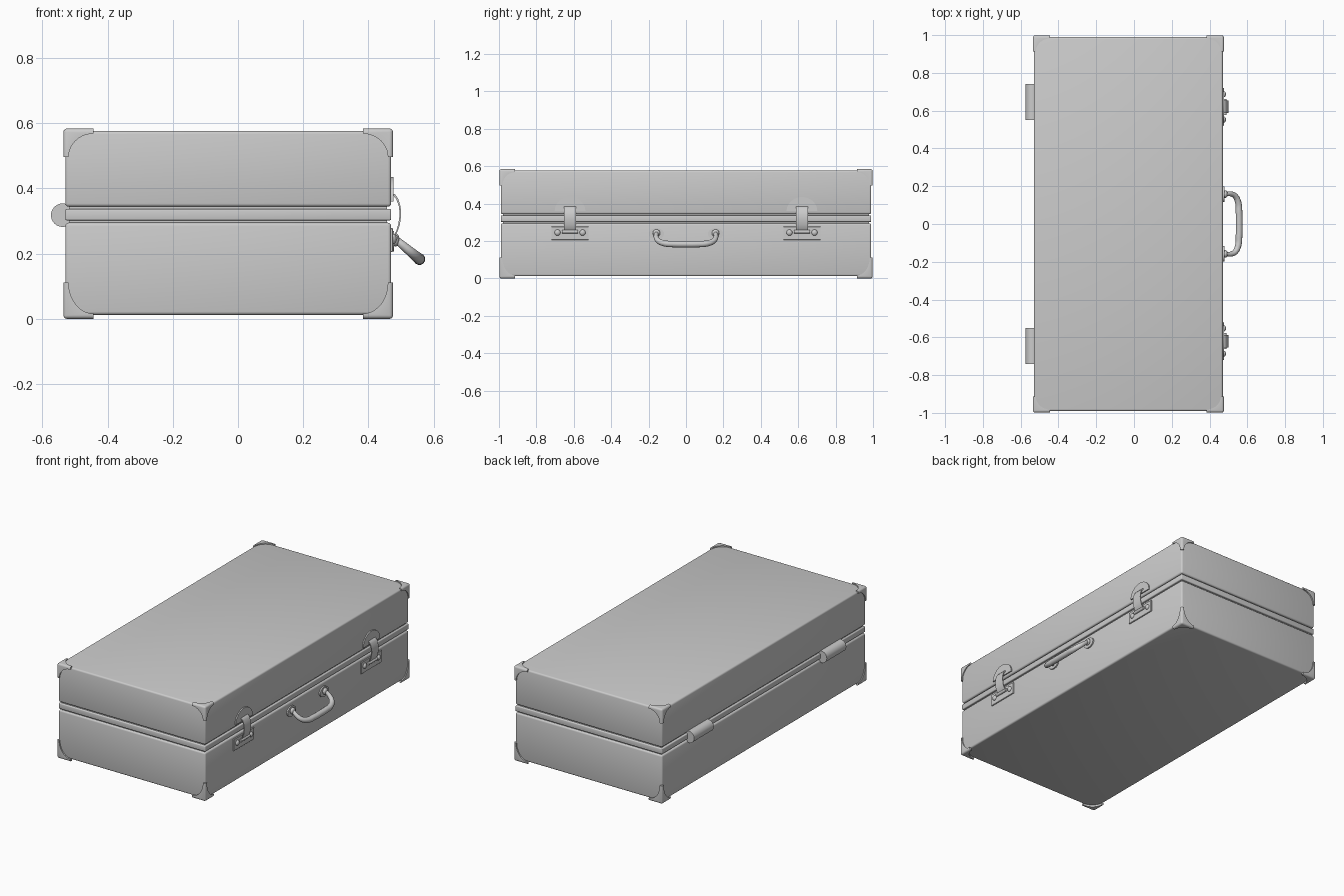
import bpy, bmesh
from math import sin, cos, pi
from mathutils import Vector

if "Cube" in bpy.data.objects:
    bpy.data.objects.remove(bpy.data.objects["Cube"])

CX = -0.03      # middle of the case in x
FX = 0.47       # latch-side face of the case


def finish(name, bm, angle=0.6):
    bmesh.ops.recalc_face_normals(bm, faces=bm.faces)
    me = bpy.data.meshes.new(name)
    bm.to_mesh(me)
    bm.free()
    ob = bpy.data.objects.new(name, me)
    bpy.context.collection.objects.link(ob)
    smooth(ob, angle)
    return ob


def smooth(ob, angle=0.6):
    bpy.ops.object.select_all(action='DESELECT')
    ob.select_set(True)
    bpy.context.view_layer.objects.active = ob
    bpy.ops.object.shade_smooth_by_angle(angle=angle)


def box(name, lo, hi, bevel=0.0, seg=3):
    bm = bmesh.new()
    lo, hi = Vector(lo), Vector(hi)
    bmesh.ops.create_cube(bm, size=1)
    for v in bm.verts:
        v.co = (lo + hi) / 2 + v.co * (hi - lo)
    if bevel:
        bmesh.ops.bevel(bm, geom=bm.edges[:], offset=bevel, segments=seg,
                        affect='EDGES', profile=0.5)
    return finish(name, bm)


def prism(name, pts, vec):
    """Extrude a closed 3D outline along vec."""
    bm = bmesh.new()
    f = bm.faces.new([bm.verts.new(p) for p in pts])
    ext = bmesh.ops.extrude_face_region(bm, geom=[f], use_keep_orig=True)['geom']
    for v in ext:
        if isinstance(v, bmesh.types.BMVert):
            v.co += Vector(vec)
    return finish(name, bm)


def rod(name, centre, r, length, axis, n=32):
    rot = (0, pi / 2, 0) if axis == 'X' else (pi / 2, 0, 0)
    bpy.ops.mesh.primitive_cylinder_add(vertices=n, radius=r, depth=length,
                                        location=centre, rotation=rot)
    ob = bpy.context.object
    ob.name = name
    smooth(ob)
    return ob


def ball(name, centre, scale):
    bpy.ops.mesh.primitive_uv_sphere_add(segments=20, ring_count=12, radius=1,
                                         location=centre)
    ob = bpy.context.object
    ob.name = name
    ob.scale = scale
    smooth(ob, 1.0)


# Case halves, middle band and recessed core
def shell(name, z0, z1, bevel, inset=0.0):
    box(name, (CX - 0.5 + inset, -0.99 + inset, z0), (CX + 0.5 - inset, 0.99 - inset, z1), bevel)


shell("lower_case", 0.012, 0.295, 0.010)
shell("upper_case", 0.344, 0.577, 0.010)
shell("middle_band", 0.302, 0.337, 0.005)
shell("seam_core", 0.28, 0.36, 0, 0.012)


# Corner guards: three concave triangular plates meeting at the corner
def corner_guard(sx, sy, sz):
    s = Vector((sx, sy, sz))
    c = Vector((CX + 0.506 * sx, 0.998 * sy, 0.584 if sz > 0 else 0.0))
    size = (0.092, 0.085, 0.088 if sz > 0 else 0.112)
    w = 0.016
    bm = bmesh.new()

    def vert(d):
        return bm.verts.new(c - Vector([s[k] * d[k] for k in range(3)]))

    origin = vert((0, 0, 0))
    tips = []
    for i in range(3):
        d = [0, 0, 0]
        d[i] = size[i]
        tips.append(vert(d))
    for i, j in ((0, 1), (1, 2), (2, 0)):
        arc = []
        for k in range(11):
            t = k / 10 * pi / 2
            d = [0, 0, 0]
            d[i] = size[i] - (size[i] - w) * sin(t)
            d[j] = size[j] - (size[j] - w) * cos(t)
            arc.append(vert(d))
        bm.faces.new([origin, tips[i]] + arc + [tips[j]])
    bmesh.ops.bevel(bm, geom=list(origin.link_edges), offset=0.011, segments=3,
                    affect='EDGES', profile=0.5)
    bmesh.ops.recalc_face_normals(bm, faces=bm.faces)
    big = max(bm.faces, key=lambda f: f.calc_area())
    flip = big.normal.dot(s) < 0
    ob = finish("corner_guard", bm)
    if flip:
        ob.data.flip_normals()
    mod = ob.modifiers.new("thick", 'SOLIDIFY')
    mod.thickness = 0.012
    mod.offset = -1
    bpy.ops.object.modifier_apply(modifier=mod.name)
    smooth(ob)


for sx in (-1, 1):
    for sy in (-1, 1):
        for sz in (-1, 1):
            corner_guard(sx, sy, sz)


def ellipse(y, z, ry, rz, x, a0=0.0, a1=2 * pi, n=28):
    return [(x, y + ry * cos(a0 + (a1 - a0) * k / n), z + rz * sin(a0 + (a1 - a0) * k / n))
            for k in range(n if a1 - a0 > 6 else n + 1)]


for side in (-1, 1):
    # Rear hinge barrels
    rod("hinge", (-0.538, side * 0.645, 0.318), 0.036, 0.19, 'Y')

    # Latch: lower plate, rivets, pin, bowed strap, rounded catch plate
    y = side * 0.62
    box("latch_plate", (FX - 0.005, y - 0.1, 0.205), (FX + 0.006, y + 0.1, 0.278), 0.002, 1)
    for dy in (-0.067, 0.067):
        ball("latch_rivet", (FX + 0.006, y + dy, 0.245), (0.011, 0.016, 0.016))
    rod("latch_pin", (FX + 0.011, y, 0.25), 0.009, 0.085, 'Y', 16)
    outer = [(0.482, 0.256), (0.490, 0.268), (0.497, 0.29), (0.501, 0.32),
             (0.499, 0.345), (0.491, 0.37), (0.482, 0.382), (0.472, 0.386)]
    inner = [(x - 0.005, z - (0.004 if z > 0.35 else 0)) for x, z in reversed(outer)]
    prism("latch_strap", [(x, y - 0.033, z) for x, z in outer + inner], (0, 0.066, 0))
    prism("catch_plate", ellipse(y, 0.36, 0.082, 0.075, FX - 0.004, 0, pi), (0.011, 0, 0))

    # Handle mounts
    hy = side * 0.158
    prism("handle_mount", ellipse(hy, 0.238, 0.041, 0.031, FX - 0.004), (0.012, 0, 0))
    ball("handle_pivot", (FX + 0.014, hy, 0.242), (0.012, 0.02, 0.02))

# Carrying handle, hanging down and outwards, thicker at the grip
half = [(0.158, 0.0, 0.011), (0.160, 0.03, 0.013), (0.148, 0.064, 0.015),
        (0.112, 0.086, 0.017), (0.06, 0.091, 0.018)]
path = half + [(0, 0.092, 0.018)] + [(-a, d, r) for a, d, r in reversed(half)]
cu = bpy.data.curves.new("handle", 'CURVE')
cu.dimensions = '3D'
cu.bevel_depth = 1.0
cu.bevel_resolution = 4
cu.use_fill_caps = True
sp = cu.splines.new('BEZIER')
sp.bezier_points.add(len(path) - 1)
for p, (a, d, r) in zip(sp.bezier_points, path):
    p.co = (0.486 + 0.77 * d, a, 0.242 - 0.64 * d)
    p.radius = r
    p.handle_left_type = p.handle_right_type = 'AUTO'
handle = bpy.data.objects.new("handle", cu)
bpy.context.collection.objects.link(handle)
bpy.ops.object.select_all(action='DESELECT')
handle.select_set(True)
bpy.context.view_layer.objects.active = handle
bpy.ops.object.convert(target='MESH')
smooth(bpy.context.object, 0.8)
